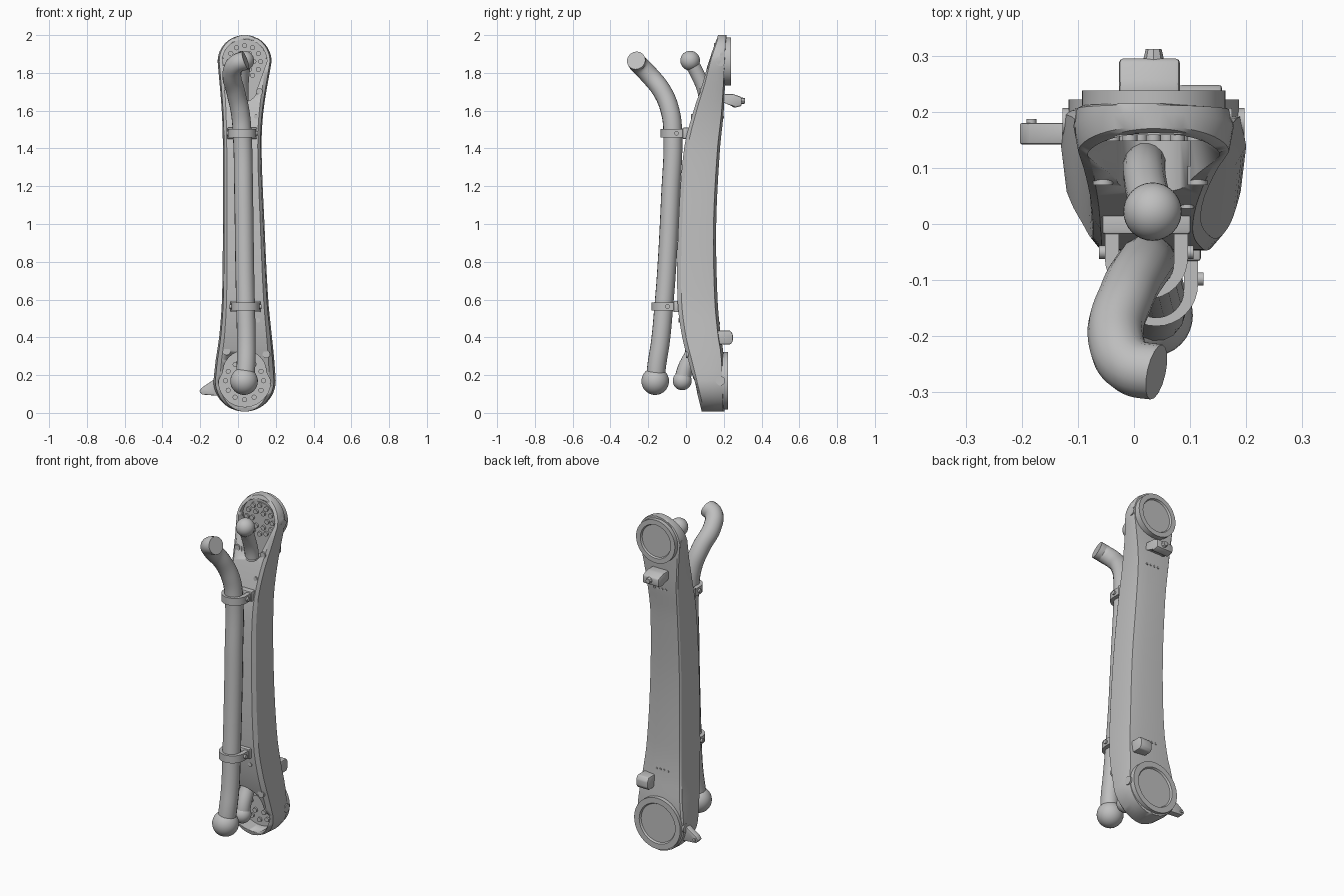
import bpy, bmesh, math
from mathutils import Vector, Matrix

cube = bpy.data.objects.get("Cube")
if cube:
    bpy.data.objects.remove(cube, do_unlink=True)

COLOUR = (0.52, 0.52, 0.52, 1)
grey = bpy.data.materials.new("light grey")
grey.use_nodes = True
grey.diffuse_color = COLOUR
grey.node_tree.nodes["Principled BSDF"].inputs["Base Color"].default_value = COLOUR

CX = 0.035                      # x of both joint axes
TOP, LOW = 1.86, 0.17           # heights of the joint axes


def finish(name, bm, angle=35):
    bmesh.ops.recalc_face_normals(bm, faces=bm.faces)
    me = bpy.data.meshes.new(name)
    bm.to_mesh(me)
    bm.free()
    ob = bpy.data.objects.new(name, me)
    bpy.context.collection.objects.link(ob)
    me.materials.append(grey)
    bpy.ops.object.select_all(action="DESELECT")
    ob.select_set(True)
    bpy.context.view_layer.objects.active = ob
    bpy.ops.object.shade_smooth_by_angle(angle=math.radians(angle))
    return ob


def add_cyl(bm, a, b, r, r2=None, seg=20):
    a, b = Vector(a), Vector(b)
    rot = (b - a).to_track_quat("Z", "Y").to_matrix().to_4x4()
    bmesh.ops.create_cone(bm, cap_ends=True, segments=seg, radius1=r, radius2=r if r2 is None else r2,
                          depth=(b - a).length, matrix=Matrix.Translation((a + b) / 2) @ rot)


def cyl(name, a, b, r, r2=None, seg=32):
    bm = bmesh.new()
    add_cyl(bm, a, b, r, r2, seg)
    return finish(name, bm)


def prism(name, pts, axis, lo, hi, bevel=0.0):
    """Extrude a 2D profile along one axis (0 = x, 1 = y, 2 = z)."""
    bm = bmesh.new()
    rings = []
    for t in (lo, hi):
        ring = []
        for p in pts:
            c = list(p)
            c.insert(axis, t)
            ring.append(bm.verts.new(c))
        rings.append(ring)
    skin(bm, rings)
    if bevel:
        bmesh.ops.bevel(bm, geom=bm.edges[:], offset=bevel, segments=2, affect="EDGES", profile=0.5)
    return finish(name, bm)


def skin(bm, rings):
    n = len(rings[0])
    for a, b in zip(rings, rings[1:]):
        for i in range(n):
            bm.faces.new((a[i], a[(i + 1) % n], b[(i + 1) % n], b[i]))
    bm.faces.new(rings[0][::-1])
    bm.faces.new(rings[-1])


def curve_at(keys, z):
    """Smooth interpolation through (z, value) keys."""
    for i in range(len(keys) - 1):
        (z0, v0), (z1, v1) = keys[i], keys[i + 1]
        if z <= z1 or i == len(keys) - 2:
            zp, vp = keys[max(i - 1, 0)]
            zn, vn = keys[min(i + 2, len(keys) - 1)]
            h, t = z1 - z0, (z - z0) / (z1 - z0)
            m0, m1 = (v1 - vp) / (z1 - zp) * h, (vn - v0) / (zn - z0) * h
            return ((2*t**3 - 3*t*t + 1) * v0 + (t**3 - 2*t*t + t) * m0
                    + (3*t*t - 2*t**3) * v1 + (t**3 - t*t) * m1)


# Arm body: sections lofted upward between two round ends
FRONT = [(0, .085), (.1, .06), (.25, .02), (.4, -.02), (.6, -.045), (1, -.04),
         (1.4, -.01), (1.6, .04), (1.75, .09), (1.86, .12), (2, .17)]
BACK = [(0, .205), (.3, .2), (.4, .185), (.6, .167), (1, .16), (1.4, .18), (1.6, .2), (2, .215)]
LEFT = [(.17, -.13), (.28, -.118), (.4, -.1), (.6, -.085), (1, -.08), (1.4, -.08), (1.6, -.086), (1.86, -.108)]
RIGHT = [(.17, .2), (.28, .192), (.4, .18), (.6, .16), (1, .14), (1.4, .125), (1.6, .135), (1.86, .178)]


def section(z):
    zc = min(max(z, LOW), TOP)
    r = 0.163 if z < LOW else 0.14
    k = math.sqrt(max(1 - ((z - zc) / r) ** 2, 0.006))
    l = CX + (curve_at(LEFT, zc) - CX) * k
    rt = CX + (curve_at(RIGHT, zc) - CX) * k
    f, b = curve_at(FRONT, z), curve_at(BACK, z)
    w, d = rt - l, b - f
    e = 0.1 * w
    return [(l + e, f), (rt - e, f), (rt - .3 * e, f + .1 * d), (rt, f + .6 * d), (rt - .3 * e, b - .07 * d),
            (l + .66 * w, b), (l + .5 * e, b), (l + .2 * e, b - .05 * d), (l, f + .6 * d), (l + .3 * e, f + .1 * d)]


N = 12
levels = [LOW - .163 * math.cos(i / N * math.pi / 2) for i in range(N)]
levels += [LOW + (TOP - LOW) * i / 30 for i in range(31)]
levels += [TOP + .14 * math.sin(i / N * math.pi / 2) for i in range(1, N + 1)]
bm = bmesh.new()
skin(bm, [[bm.verts.new((x, y, z)) for x, y in section(z)] for z in levels])
body = finish("arm_body", bm, 28)


def teardrop(z1, r1, z2, r2):
    """Outline in x, z around a large and a small circle."""
    s = 1 if z2 > z1 else -1
    big = [(CX + r1 * math.cos(a), z1 - s * r1 * math.sin(a)) for a in [i * math.pi / 20 for i in range(21)]]
    small = [(CX - r2 * math.cos(a), z2 + s * r2 * math.sin(a)) for a in [i * math.pi / 12 for i in range(13)]]
    return big + small


# Front pockets over both joints
for shape in (teardrop(TOP, .118, 1.715, .066), teardrop(LOW, .138, .215, .115)):
    cutter = prism("pocket_cutter", shape, 1, -.3, .165)
    cutter.hide_render = True
    mod = body.modifiers.new("pocket", "BOOLEAN")
    mod.operation, mod.solver, mod.object = "DIFFERENCE", "EXACT", cutter
    bpy.context.view_layer.objects.active = body
    bpy.ops.object.modifier_apply(modifier=mod.name)
    bpy.data.objects.remove(cutter, do_unlink=True)

# Joint plates with bolts in front, stepped flange rings behind
for label, z, r, yb in (("upper", TOP, .128, .238), ("lower", LOW, .152, .222)):
    cyl(label + "_joint_plate", (CX, .17, z), (CX, .159, z), r * .8)
    bm = bmesh.new()
    for count, ring in ((12, .66), (6, .38)):
        for i in range(count):
            a = 2 * math.pi * i / count
            x, zz = CX + r * ring * math.cos(a), z + r * ring * math.sin(a)
            add_cyl(bm, (x, .162, zz), (x, .148, zz), .0135, seg=12)
    finish(label + "_joint_bolts", bm)
    bm = bmesh.new()
    prof = [(r, .185), (r, yb), (r * .78, yb), (r * .74, yb - .01)]
    skin(bm, [[bm.verts.new((CX + q * math.cos(a), y, z + q * math.sin(a)))
               for a in [2 * math.pi * i / 48 for i in range(48)]] for q, y in prof])
    finish(label + "_back_flange", bm)


def tube(name, pts, r):
    cu = bpy.data.curves.new(name, "CURVE")
    cu.dimensions, cu.bevel_depth, cu.bevel_resolution = "3D", r, 6
    cu.use_fill_caps, cu.resolution_u = True, 8
    sp = cu.splines.new("BEZIER")
    sp.bezier_points.add(len(pts) - 1)
    for bp, p in zip(sp.bezier_points, pts):
        bp.co = p
        bp.handle_left_type = bp.handle_right_type = "AUTO"
    ob = bpy.data.objects.new(name, cu)
    bpy.context.collection.objects.link(ob)
    cu.materials.append(grey)
    bpy.ops.object.select_all(action="DESELECT")
    ob.select_set(True)
    bpy.context.view_layer.objects.active = ob
    bpy.ops.object.convert(target="MESH")
    bpy.ops.object.shade_smooth_by_angle(angle=math.radians(40))


def ball(name, c, r):
    bm = bmesh.new()
    bmesh.ops.create_uvsphere(bm, u_segments=32, v_segments=16, radius=r, matrix=Matrix.Translation(c))
    finish(name, bm)


# Outer hose with its end ball, and the short cables in the pockets
tube("outer_hose", [(.04, -.264, 1.866), (-.005, -.254, 1.85), (-.032, -.205, 1.8), (-.012, -.125, 1.7),
                    (.012, -.082, 1.59), (.022, -.07, 1.48), (.03, -.082, 1.15), (.036, -.103, .75),
                    (.04, -.118, .56), (.044, -.135, .38), (.042, -.155, .25), (.035, -.163, .17)], .05)
ball("hose_end_ball", (.032, -.163, .168), .073)
tube("upper_cable", [(.033, .022, 1.865), (.022, .065, 1.785), (.018, .096, 1.71), (.02, .11, 1.62)], .038)
ball("upper_cable_ball", (.033, .022, 1.865), .052)
tube("lower_cable", [(.042, -.02, .17), (.042, -.005, .23), (.04, .035, .31), (.04, .07, .4)], .042)
ball("lower_cable_ball", (.042, -.02, .17), .05)

# Hose clamps: thick strap with legs, base block and side screws
for label, x, y, z in (("upper", .022, -.07, 1.48), ("lower", .04, -.118, .563)):
    inner, outer = .049, .074
    arc = [math.pi + math.pi * i / 16 for i in range(17)]
    shape = [(x + outer * math.cos(a), y + .01 + outer * math.sin(a)) for a in arc]
    shape += [(x + outer, y + .075), (x + inner, y + .075)]
    shape += [(x + inner * math.cos(a), y + inner * math.sin(a)) for a in reversed(arc)]
    shape += [(x - inner, y + .075), (x - outer, y + .075)]
    prism(label + "_clamp_strap", shape, 2, z - .022, z + .022)
    hw = outer + .005
    prism(label + "_clamp_base", [(x - hw, z - .03), (x + hw, z - .03), (x + hw, z + .03), (x - hw, z + .03)],
          1, y + .052, y + .095, .005)
    for s in (-1, 1):
        cyl(label + "_clamp_screw", (x + s * .06, y + .02, z), (x + s * .084, y + .02, z), .012, seg=12)

# Upper back bracket with nozzle
prism("upper_back_bracket", [(.18, 1.645), (.215, 1.645), (.255, 1.615), (.295, 1.625), (.295, 1.672),
                             (.25, 1.688), (.18, 1.69)], 0, -.027, .082, .008)
cyl("upper_bracket_nozzle", (CX, .27, 1.652), (CX, .312, 1.652), .024, .014, 8)
# Lower back bracket
prism("lower_back_bracket", [(.15, .362), (.235, .362), (.248, .38), (.248, .415), (.235, .436), (.15, .436)],
      0, .08, .157, .006)

# Side lug with pin
prism("side_lug", [(-.1, .09), (-.19, .097), (-.205, .115), (-.19, .135), (-.1, .195)], 1, .142, .18, .004)
cyl("side_lug_pin", (-.183, .145, .116), (-.183, .187, .116), .009, seg=12)

# Screw heads on the front face, side plugs and small back screws
for x, z, r in ((-.055, 1.7, .018), (.113, 1.7, .018), (-.06, .325, .02), (.15, .31, .02),
                (.095, 1.57, .012), (.105, .49, .012)):
    y = curve_at(FRONT, z)
    cyl("front_screw", (x, y + .03, z), (x, y - .004, z), r, seg=16)
for z, l, r in ((TOP, -.108, .178), (LOW, -.13, .2)):
    for x, s in ((l, -1), (r, 1)):
        cyl("side_plug", (x - s * .03, .182, z), (x - s * .003, .182, z), .025, seg=20)
for z in (1.565, .475):
    y = curve_at(BACK, z)
    for x in (-.005, .02, .045, .07):
        cyl("back_screw", (x, y - .02, z), (x, y + .004, z), .007, seg=10)
